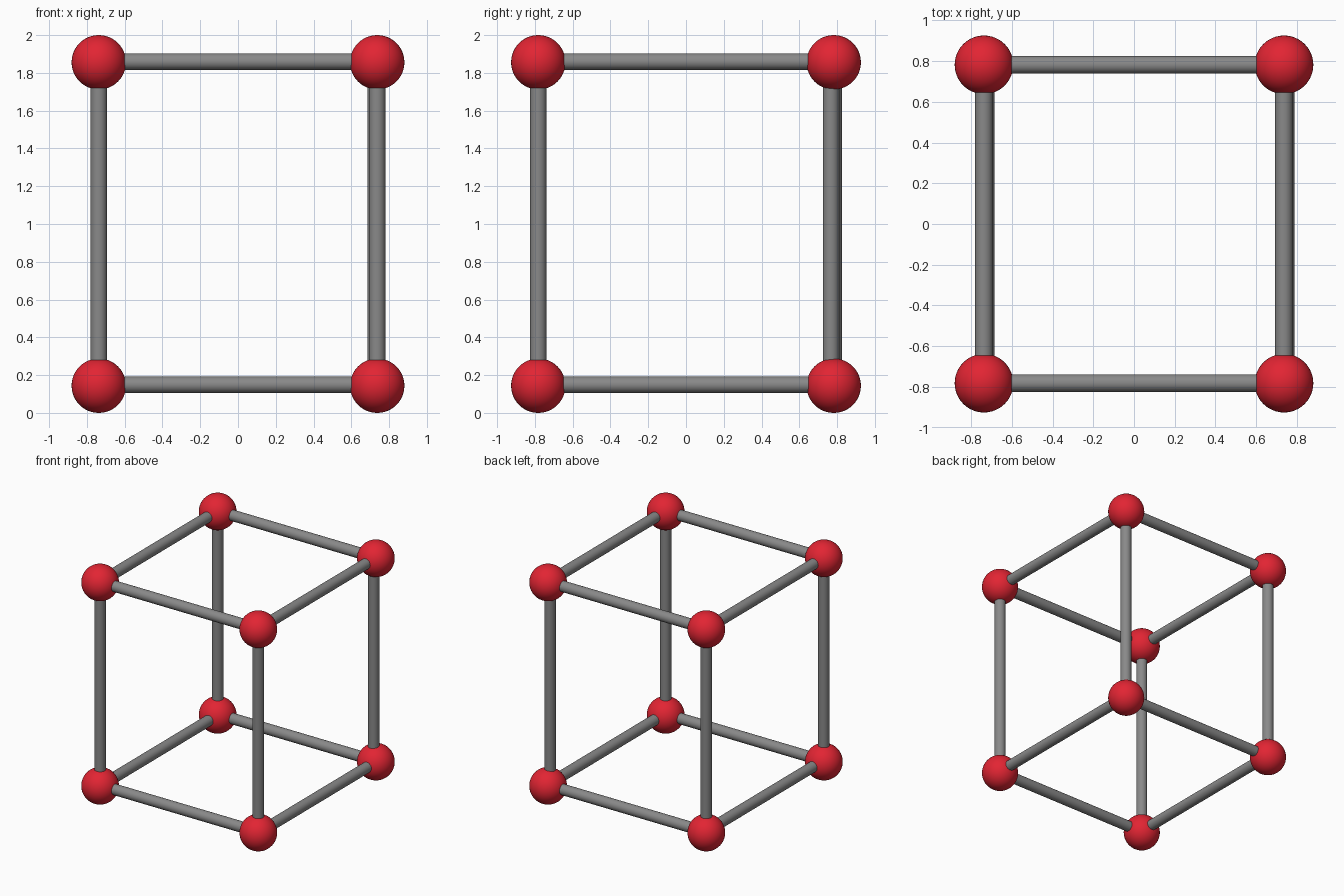
import bpy
from mathutils import Vector

if "Cube" in bpy.data.objects:
    bpy.data.objects.remove(bpy.data.objects["Cube"])

X, Y, Z0, Z1 = 0.737, 0.782, 0.144, 1.856   # corner ball centres
BALL_R, ROD_R = 0.144, 0.0435


def material(name, colour):
    m = bpy.data.materials.new(name)
    m.diffuse_color = (*colour, 1)
    m.use_nodes = True
    m.node_tree.nodes["Principled BSDF"].inputs["Base Color"].default_value = m.diffuse_color
    return m


red = material("red", (0.76, 0.018, 0.033))
grey = material("grey", (0.25, 0.25, 0.25))


def finish(name, mat):
    ob = bpy.context.object
    ob.name = name
    ob.data.materials.append(mat)
    bpy.ops.object.shade_smooth_by_angle()


def ball(name, centre):
    bpy.ops.mesh.primitive_uv_sphere_add(segments=48, ring_count=24,
                                         radius=BALL_R, location=centre)
    finish(name, red)


def rod(name, a, b):
    a, b = Vector(a), Vector(b)
    d = b - a
    bpy.ops.mesh.primitive_cylinder_add(vertices=32, radius=ROD_R,
                                        depth=d.length, location=(a + b) / 2)
    bpy.context.object.rotation_euler = d.to_track_quat('Z', 'Y').to_euler()
    finish(name, grey)


# Balls on the eight corners
for x in (-X, X):
    for y in (-Y, Y):
        for z in (Z0, Z1):
            ball("corner_ball", (x, y, z))

# Four upright posts (the back right one sits slightly inwards)
for x in (-X, X):
    for y in (-Y, Y):
        px, py = (0.728, 0.768) if x > 0 and y > 0 else (x, y)
        rod("upright_rod", (px, py, Z0), (px, py, Z1))

# Top and bottom frames
for z, rz in ((Z0, 0.149), (Z1, 1.860)):
    for y in (-Y, Y):
        rod("cross_rod", (-X, y, rz), (X, y, rz))
    for x in (-X, X):
        rx = x + (0.009 if z == Z0 else 0)   # lower side rods sit slightly right
        rod("side_rod", (rx, -Y, rz), (rx, Y, rz))
